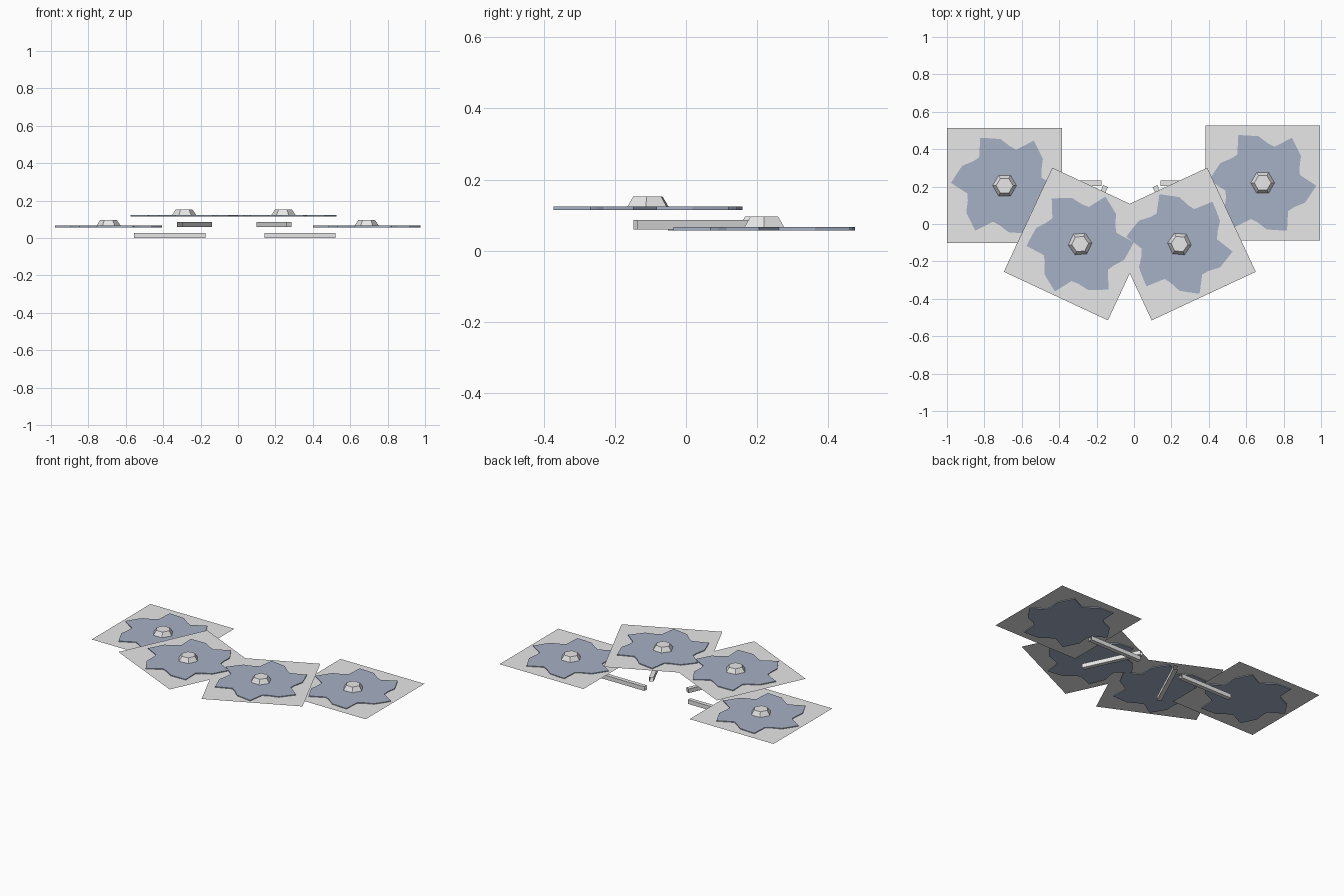
import bpy, bmesh, math
from mathutils import Matrix, Vector

if "Cube" in bpy.data.objects:
    bpy.data.objects.remove(bpy.data.objects["Cube"])


def material(name, rgb):
    m = bpy.data.materials.new(name)
    m.diffuse_color = (*rgb, 1)
    m.use_nodes = True
    m.node_tree.nodes["Principled BSDF"].inputs["Base Color"].default_value = m.diffuse_color
    return m


PALE = material("pale_grey", (0.8, 0.8, 0.8))
STEEL = material("blue_steel", (0.38, 0.44, 0.56))


def finish(bm, name, mat, loc, angle):
    me = bpy.data.meshes.new(name)
    bm.to_mesh(me)
    bm.free()
    me.materials.append(mat)
    ob = bpy.data.objects.new(name, me)
    ob.matrix_world = Matrix.Translation(loc) @ Matrix.Rotation(math.radians(angle), 4, 'Z')
    bpy.context.collection.objects.link(ob)


# One tooth: angle after the tip, radius
TOOTH = [(0, .287), (5, .25), (15, .203), (25, .212), (38, .25), (49, .263)]


def blade(name, loc, angle):
    bm = bmesh.new()
    pts = [(math.radians(57 + 60 * k + a), r) for k in range(6) for a, r in TOOTH]
    rings = [[bm.verts.new((r * math.cos(a), r * math.sin(a), z)) for a, r in pts]
             for z in (-.005, .005)]
    bm.faces.new(rings[0][::-1])
    bm.faces.new(rings[1])
    n = len(pts)
    for i in range(n):
        j = (i + 1) % n
        bm.faces.new((rings[0][i], rings[0][j], rings[1][j], rings[1][i]))
    bmesh.ops.triangulate(bm, faces=[f for f in bm.faces if len(f.verts) > 4])
    finish(bm, name, STEEL, loc, angle)


def sheet(name, loc, angle):
    bm = bmesh.new()
    bmesh.ops.create_grid(bm, x_segments=1, y_segments=1, size=.307)
    finish(bm, name, PALE, loc, angle)


def bolt(name, loc, angle):
    # tapered hexagonal head
    bm = bmesh.new()
    bmesh.ops.create_cone(bm, cap_ends=True, segments=6, radius1=.067, radius2=.045,
                          depth=.034, matrix=Matrix.Translation((0, 0, .017))
                          @ Matrix.Rotation(math.radians(30), 4, 'Z'))
    # keep corners on the local x axis
    v = max(bm.verts, key=lambda v: v.co.x).co
    off = math.atan2(v.y, v.x)
    bmesh.ops.rotate(bm, verts=bm.verts, cent=(0, 0, 0), matrix=Matrix.Rotation(-off, 3, 'Z'))
    finish(bm, name, PALE, loc, angle)


def bar(name, loc, angle):
    # square tube with open ends
    bm = bmesh.new()
    bmesh.ops.create_cube(bm, size=1)
    bmesh.ops.scale(bm, vec=(.38, .027, .027), verts=bm.verts)
    bm.normal_update()
    ends = [f for f in bm.faces if abs(f.normal.x) > .9]
    bmesh.ops.delete(bm, geom=ends, context='FACES_ONLY')
    finish(bm, name, PALE, loc, angle)


# Four saw stations
for side, loc, ang in (("outer_left", (-.692, .205, .062), 0),
                       ("outer_right", (.688, .22, .062), 0),
                       ("inner_left", (-.288, -.107, .119), 65),
                       ("inner_right", (.243, -.107, .119), 115)):
    sheet(side + "_sheet", loc, ang)
    blade(side + "_saw_blade", loc, ang)
    bolt(side + "_bolt", loc, ang)

# Supporting arms
bar("lower_left_arm", (-.365, .218, .0135), 0)
bar("lower_right_arm", (.3325, .218, .0135), 0)
bar("upper_left_arm", (-.2325, .03, .0725), 65)
bar("upper_right_arm", (.1925, .03, .0725), 115)
